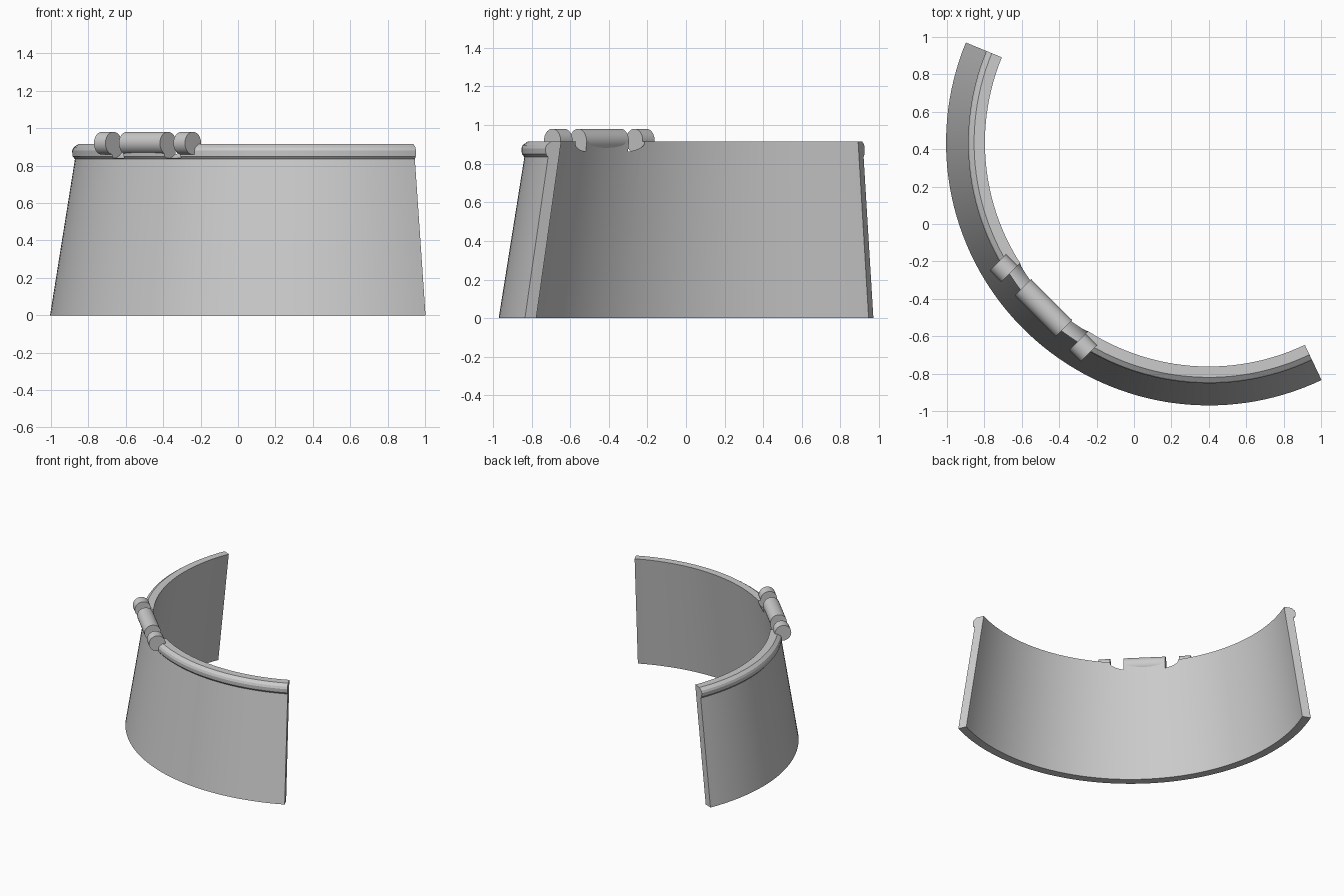
import bpy, bmesh, math
from mathutils import Vector

old = bpy.data.objects.get("Cube")
if old:
    bpy.data.objects.remove(old, do_unlink=True)

CENTRE = Vector((0.4, 0.435, 0))
START, END, STEPS = math.radians(157.6), math.radians(295.4), 64
RADIAL = Vector((-1, -1, 0)).normalized()
TANGENT = Vector((1, -1, 0)).normalized()
HINGE = CENTRE + RADIAL * 1.25 + Vector((0, 0, 0.92))

grey = bpy.data.materials.new("plain grey")
grey.use_nodes = True
colour = (0.6, 0.6, 0.6, 1)
grey.diffuse_color = colour
grey.node_tree.nodes["Principled BSDF"].inputs["Base Color"].default_value = colour


def activate(obj):
    bpy.ops.object.select_all(action='DESELECT')
    obj.select_set(True)
    bpy.context.view_layer.objects.active = obj


def smooth(obj):
    activate(obj)
    bpy.ops.object.shade_smooth_by_angle(angle=math.radians(25))


def rod(name, start, end, radius):
    """Horizontal cylinder along the hinge line."""
    bpy.ops.mesh.primitive_cylinder_add(
        vertices=48, radius=radius, depth=end - start,
        location=HINGE + TANGENT * (start + end) / 2)
    obj = bpy.context.object
    obj.name = name
    obj.rotation_euler = TANGENT.to_track_quat('Z', 'Y').to_euler()
    obj.data.materials.append(grey)
    return obj


# Tapered curved wall with a rounded rim, as (radius, height)
profile = [(1.34, 0), (1.405, 0), (1.272, 0.835), (1.285, 0.85),
           (1.287, 0.88), (1.28, 0.897), (1.255, 0.915), (1.197, 0.915)]
bm = bmesh.new()
rings = []
for i in range(STEPS + 1):
    a = START + (END - START) * i / STEPS
    rings.append([bm.verts.new(CENTRE + Vector((r * math.cos(a), r * math.sin(a), z)))
                  for r, z in profile])
n = len(profile)
for a, b in zip(rings, rings[1:]):
    for k in range(n):
        bm.faces.new((a[k], b[k], b[(k + 1) % n], a[(k + 1) % n]))
bm.faces.new(rings[0])
bm.faces.new(rings[-1])
bmesh.ops.recalc_face_normals(bm, faces=bm.faces)
mesh = bpy.data.meshes.new("curved_wall")
bm.to_mesh(mesh)
bm.free()
wall = bpy.data.objects.new("curved_wall", mesh)
bpy.context.collection.objects.link(wall)
mesh.materials.append(grey)

# Notches through the rim between the hinge barrels
for start, end in ((-0.257, -0.155), (0.155, 0.257)):
    cutter = rod("notch_cutter", start, end, 0.08)
    cutter.hide_render = True
    activate(wall)
    mod = wall.modifiers.new("notch", 'BOOLEAN')
    mod.operation = 'DIFFERENCE'
    mod.solver = 'EXACT'
    mod.object = cutter
    bpy.ops.object.modifier_apply(modifier=mod.name)
    bpy.data.objects.remove(cutter, do_unlink=True)
smooth(wall)

# Hinge barrels
for name, start, end in (("hinge_barrel_middle", -0.155, 0.155),
                         ("hinge_barrel_right", -0.344, -0.257),
                         ("hinge_barrel_left", 0.257, 0.344)):
    smooth(rod(name, start, end, 0.061))
